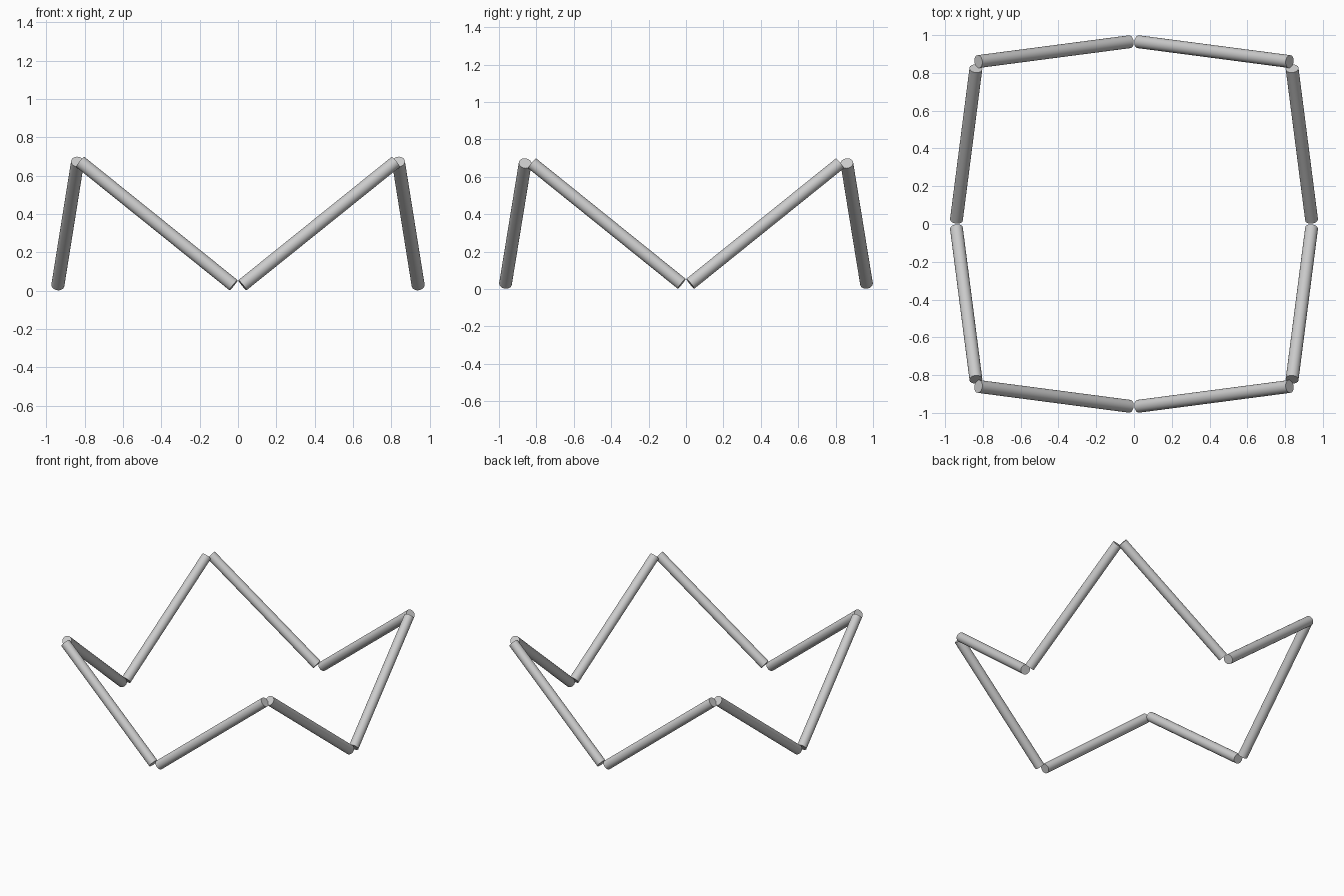
import bpy
from math import radians
from mathutils import Vector

if "Cube" in bpy.data.objects:
    bpy.data.objects.remove(bpy.data.objects["Cube"])

RADIUS = 0.034


def rod(name, start, end):
    a, b = Vector(start), Vector(end)
    axis = b - a
    bpy.ops.mesh.primitive_cylinder_add(
        vertices=32, radius=RADIUS, depth=axis.length, location=(a + b) / 2,
        rotation=axis.to_track_quat('Z', 'Y').to_euler())
    ob = bpy.context.object
    ob.name = name
    bpy.ops.object.shade_smooth_by_angle(angle=radians(30))


# Zigzag ring: each side is a pair of rods forming a V, mirrored to four corners
for sx, lr in ((-1, "left"), (1, "right")):
    for sy, fb in ((-1, "front"), (1, "back")):
        # Rod along the front or back
        rod(f"{fb}_rod_{lr}",
            (sx * 0.023, sy * 0.965, 0.028), (sx * 0.824, sy * 0.860, 0.672))
        # Rod along the left or right side
        rod(f"{lr}_side_rod_{fb}",
            (sx * 0.940, sy * 0.023, 0.028), (sx * 0.837, sy * 0.823, 0.672))
